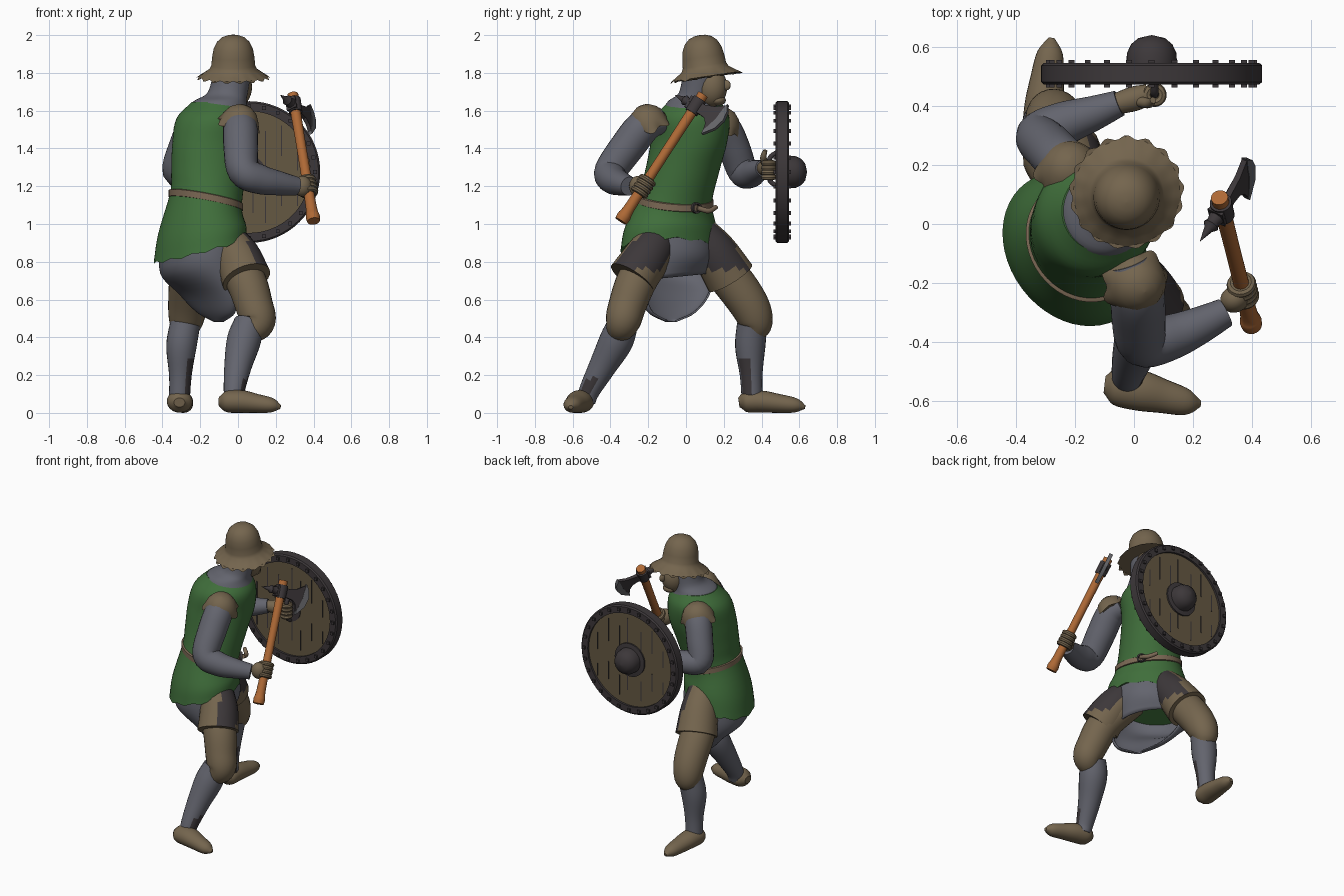
import bpy, bmesh, math
from mathutils import Vector, Matrix

if "Cube" in bpy.data.objects:
    bpy.data.objects.remove(bpy.data.objects["Cube"])


def material(name, *rgb):
    m = bpy.data.materials.new(name)
    m.use_nodes = True
    m.diffuse_color = (*rgb, 1)
    m.node_tree.nodes["Principled BSDF"].inputs["Base Color"].default_value = (*rgb, 1)
    return m


GREEN = material("green cloth", .05, .155, .043)
MAIL = material("grey mail", .125, .128, .155)
BROWN = material("brown leather", .175, .13, .076)
DARK = material("dark iron", .046, .039, .042)
ORANGE = material("orange wood", .42, .14, .036)
BELT = material("belt leather", .2, .14, .09)
WOOD = material("shield wood", .13, .098, .055)
STEEL = material("steel edge", .13, .13, .14)


def finish(name, bm, mat, angle=40):
    bmesh.ops.recalc_face_normals(bm, faces=bm.faces)
    me = bpy.data.meshes.new(name)
    bm.to_mesh(me)
    bm.free()
    me.materials.append(mat)
    me.shade_smooth()
    me.set_sharp_from_angle(angle=math.radians(angle))
    ob = bpy.data.objects.new(name, me)
    bpy.context.collection.objects.link(ob)
    return ob


def skin(name, rings, mat, loop=False, angle=40, closed=True):
    """Join rings of points into one surface."""
    bm = bmesh.new()
    vs = [[bm.verts.new(p) for p in r] for r in rings]
    n = len(vs[0])
    for a, b in zip(vs, vs[1:] + ([vs[0]] if loop else [])):
        for i in range(n if closed else n - 1):
            bm.faces.new((a[i], a[(i + 1) % n], b[(i + 1) % n], b[i]))
    if closed and not loop:
        bm.faces.new(vs[0])
        bm.faces.new(vs[-1])
    return finish(name, bm, mat, angle)


def smooth(pts, steps=5):
    """Catmull-Rom resampling of tuples of any length."""
    P = [Vector(p) for p in pts]
    P = [P[0] * 2 - P[1]] + P + [P[-1] * 2 - P[-2]]
    out = []
    for a, b, c, d in zip(P, P[1:], P[2:], P[3:]):
        for s in range(steps):
            t = s / steps
            out.append((b * 2 + (c - a) * t + (a * 2 - b * 5 + c * 4 - d) * t ** 2
                        + (b * 3 - a - c * 3 + d) * t ** 3) / 2)
    return out + [P[-2]]


def tube(name, pts, mat, wide=1, sides=24):
    """Round limb through (x, y, z, radius) points."""
    path = smooth(pts)
    pos = [Vector(p[:3]) for p in path]
    rings, side = [], None
    for i, p in enumerate(pos):
        t = (pos[min(i + 1, len(pos) - 1)] - pos[max(i - 1, 0)]).normalized()
        if side is None:
            side = t.cross((0, 0, 1) if abs(t.z) < .95 else (1, 0, 0))
        side = (side - t * side.dot(t)).normalized()
        up = side.cross(t)
        r = path[i][3]
        rings.append([p + (side * wide * math.cos(a) + up * math.sin(a)) * r
                      for a in (math.tau * k / sides for k in range(sides))])
    return skin(name, rings, mat)


def darken(ob, rule):
    """Give the dark colour to faces picked by a rule."""
    ob.data.materials.append(DARK)
    for f in ob.data.polygons:
        f.material_index = int(rule(f.normal, f.center))


FRONT, SIDE = Vector((.8, .6, 0)), Vector((-.6, .8, 0))


def body(name, pts, mat, ripple=0, steps=5, sides=48, arc=None):
    """Torso rings (x, y, z, half width, half depth, slope x, slope y), or an open arc in degrees."""
    rings = []
    lo, hi = arc or (0, 360)
    for x, y, z, w, d, sx, sy in smooth(pts, steps):
        ring = []
        for k in range(sides + bool(arc)):
            a = math.radians(lo + (hi - lo) * k / sides)
            o = FRONT * d * math.cos(a) + SIDE * w * math.sin(a)
            wave = ripple * math.sin(a * 12) if not rings else 0
            ring.append((x + o.x, y + o.y, z + sx * o.x + sy * o.y + wave))
        rings.append(ring)
    ob = skin(name, rings, mat, closed=not arc)
    if arc:
        ob.modifiers.new("thickness", "SOLIDIFY").thickness = .01
    return ob


def lathe(name, profile, mat, loc, axis=(0, 0, 1), waves=0, amp=0, loop=False, sides=64):
    """Turn (radius, height) points about an axis; the last ring may be scalloped."""
    rot = Vector(axis).to_track_quat("Z", "Y")
    rings = []
    for i, (r, h) in enumerate(profile):
        w = amp if i == len(profile) - 1 else amp / 3 if i == len(profile) - 2 else 0
        ring = []
        for k in range(sides):
            a = math.tau * k / sides
            s = w * math.sin(a * waves)
            ring.append(Vector(loc) + rot @ Vector(((r + s) * math.cos(a), (r + s) * math.sin(a), h - s)))
        rings.append(ring)
    return skin(name, rings, mat, loop)


def ball(name, loc, radii, mat, heading=0):
    bm = bmesh.new()
    m = Matrix.Translation(loc) @ Matrix.Rotation(heading, 4, "Z") @ Matrix.Diagonal((*radii, 1))
    bmesh.ops.create_uvsphere(bm, u_segments=24, v_segments=16, radius=1, matrix=m)
    return finish(name, bm, mat)


def box(name, loc, size, mat):
    bm = bmesh.new()
    bmesh.ops.create_cube(bm, size=1, matrix=Matrix.Translation(loc) @ Matrix.Diagonal((*size, 1)))
    return finish(name, bm, mat)


def fingers(name, centre, axis, major):
    """Four finger rings closed around a bar."""
    for i in range(4):
        c = Vector(centre) + axis * (i - 1.5) * .025
        section = [(major + .015 * math.cos(a), .015 * math.sin(a))
                   for a in (math.tau * k / 8 for k in range(8))]
        lathe(f"{name}_{i}", section, BROWN, c, axis, loop=True, sides=20)


# Torso clothing
waist = (-.17, -.06, 1.125, .208, .18, -.2, -.1)
body("surcoat", [(-.2, -.085, .86, .28, .225, .27, .05), (-.19, -.08, .97, .262, .215, .1, 0), waist,
                 (-.155, -.02, 1.28, .195, .2, 0, 0), (-.14, .015, 1.43, .195, .215, 0, 0),
                 (-.125, .03, 1.56, .2, .2, 0, 0), (-.105, .045, 1.645, .14, .14, 0, 0)], GREEN, ripple=.007)
x, y, z, w, d, sx, sy = waist
body("belt", [(x, y, z + h, w + g, d + g, sx, sy) for h, g in
              ((-.021, 0), (-.017, .007), (.017, .007), (.021, 0))], BELT, steps=1)
lathe("belt_buckle", [(.03, -.008), (.03, .008), (.02, .008), (.02, -.008)], DARK,
      (-.015, .055, 1.085), FRONT, loop=True, sides=12)
tube("belt_tail", [(-.005, .06, 1.085, .014), (-.02, .12, 1.07, .014), (-.06, .16, 1.09, .012)], BELT)

# Mail skirt: hanging back drape and short front apron
body("mail_skirt_back", [(-.1, -.08, .48, .03, .02, 0, 0), (-.115, -.075, .53, .15, .055, 0, 0),
                         (-.15, -.065, .63, .225, .1, .05, 0), (-.195, -.07, .78, .25, .195, .2, 0),
                         (-.19, -.07, .95, .24, .2, .1, 0)], MAIL, arc=(70, 290))
body("mail_skirt_front", [(-.17, -.05, .72, .21, .13, 0, .1), (-.17, -.055, .82, .215, .185, .1, 0),
                          (-.19, -.07, .95, .24, .2, .1, 0)], MAIL, arc=(-75, 75))

# Neck, head and helmet
body("mail_cowl", [(-.105, .04, 1.6, .165, .16, 0, 0), (-.095, .045, 1.65, .14, .14, 0, 0),
                   (-.055, .07, 1.695, .11, .105, 0, 0), (-.03, .085, 1.8, .1, .1, 0, 0)], MAIL)
look = math.radians(65)
ball("face", (-.005, .135, 1.725), (.085, .078, .105), BROWN, look)
ball("nose", (.03, .212, 1.735), (.026, .015, .028), BROWN, look)
ball("chin", (.01, .17, 1.655), (.04, .045, .028), BROWN, look)
dome = [(.001, .213), (.03, .21), (.06, .199), (.086, .175), (.104, .138), (.112, .095), (.116, .05),
        (.126, .03), (.16, .006), (.19, -.014)]
lathe("helmet", dome, BROWN, (-.025, .105, 1.79), (0, -.15, 1), 17, .006, sides=102)

# Arms and pauldrons
tube("right_arm", [(-.02, -.13, 1.55, .07), (.01, -.22, 1.52, .09), (.015, -.31, 1.41, .092),
                   (.03, -.4, 1.28, .085), (.12, -.385, 1.235, .078), (.22, -.345, 1.215, .064),
                   (.31, -.3, 1.2, .05)], MAIL)
tube("left_arm", [(-.19, .13, 1.53, .07), (-.235, .2, 1.51, .085), (-.285, .255, 1.4, .085),
                  (-.32, .3, 1.28, .08), (-.24, .34, 1.265, .075), (-.14, .375, 1.28, .06),
                  (-.05, .41, 1.295, .045)], MAIL)
cap = [(.001, .085), (.04, .078), (.075, .052), (.096, .015), (.106, -.012), (.112, -.032)]
lathe("right_pauldron", cap, BROWN, (.012, -.205, 1.548), (.3, -.3, .9), 7, .009, sides=56)
lathe("left_pauldron", cap, BROWN, (-.22, .19, 1.535), (.05, .4, .9), 7, .009, sides=56)

# Legs, from thigh to foot
LEGS = {
    "right": ([(-.1, -.13, .88, .1), (.03, -.25, .72, .107), (.085, -.31, .57, .1),
               (.105, -.335, .48, .092), (.06, -.36, .415, .06)],
              [(.06, -.33, .48, .08), (.03, -.37, .38, .09), (0, -.44, .25, .073),
               (-.02, -.51, .12, .056), (-.02, -.53, .06, .05)],
              [(-.1, -.545, .06, .025), (-.06, -.55, .06, .056), (.02, -.565, .06, .06),
               (.1, -.585, .05, .05), (.18, -.605, .04, .038), (.225, -.61, .03, .01)],
              [(-.09, -.13, .94, .1), (-.005, -.205, .83, .12), (.045, -.285, .71, .132)]),
    "left": ([(-.22, .08, .88, .1), (-.25, .22, .73, .11), (-.265, .33, .58, .105),
              (-.275, .37, .48, .09), (-.28, .36, .415, .06)],
             [(-.28, .35, .47, .08), (-.3, .34, .35, .08), (-.305, .345, .2, .06), (-.31, .35, .07, .055)],
             [(-.31, .28, .055, .025), (-.31, .32, .06, .056), (-.305, .4, .06, .058),
              (-.295, .49, .05, .05), (-.285, .58, .04, .038), (-.28, .63, .03, .01)],
             [(-.19, .07, .95, .1), (-.21, .15, .85, .12), (-.245, .235, .715, .135)]),
}
for side, (thigh, shin, foot, shorts) in LEGS.items():
    tube(side + "_thigh", thigh, BROWN)
    greave = tube(side + "_greave", shin, MAIL)
    # Dark strip low on the inner shin
    top = .3 if side == "left" else .18
    darken(greave, lambda n, c: n.x > .55 and n.y < 0 and c.z < top)
    tube(side + "_shoe", foot, BROWN, wide=1.15)
    # Dark panel on the front of the upper thigh
    breeches = tube(side + "_breeches", shorts, BROWN)
    darken(breeches, lambda n, c: n.x > .45 and c.z > .76)

# Axe
foot_end, top_end = Vector((.4, -.345, 1.015)), Vector((.29, .09, 1.685))
up = (top_end - foot_end).normalized()
out = Vector((.5, .78, -.33))
out = (out - up * out.dot(up)).normalized()
flat = up.cross(out)
tube("axe_handle", [(*foot_end.lerp(top_end, t), r) for t, r in
                    ((0, .034), (.04, .037), (.12, .029), (.5, .026), (.8, .027), (1, .029))], ORANGE)
head = foot_end.lerp(top_end, .91)


def plate(name, outline, mat, root, edge):
    """Flat axe part that thins from its root to its edge."""
    return skin(name, [[head + out * u + up * v + flat * s * (root if u < .02 else edge)
                        for u, v in outline] for s in (-1, 1)], mat, angle=25)


plate("axe_blade", [(-.04, .035), (.05, .028), (.11, .045), (.165, .08), (.172, .04), (.17, -.02),
                    (.15, -.07), (.128, -.105), (.115, -.06), (.09, -.035), (.05, -.03), (-.04, -.035)],
      DARK, .03, .01)
plate("axe_edge", [(.165, .087), (.19, .05), (.198, 0), (.18, -.06), (.13, -.118), (.125, -.1),
                   (.14, -.06), (.155, -.01), (.158, .04)], STEEL, .012, .012)
lathe("axe_socket", [(.036, -.042), (.038, .042)], DARK, head, up, sides=16)
lathe("axe_spike", [(.03, .03), (.022, .06), (.028, .075), (.016, .09), (.001, .145)], DARK, head, -out, sides=12)

# Hands
grip = foot_end.lerp(top_end, .275)
ball("right_palm", grip + Vector((-.028, -.03, 0)), (.05, .045, .055), BROWN, .4)
fingers("right_finger", grip, up, .036)
tube("left_palm", [(-.07, .405, 1.295, .035), (0, .425, 1.295, .042), (.05, .44, 1.295, .035)], BROWN)
fingers("left_finger", (.07, .438, 1.285), Vector((0, 0, 1)), .026)
tube("left_thumb", [(.02, .415, 1.32, .018), (.05, .41, 1.355, .017), (.065, .42, 1.39, .011)], BROWN)

# Round shield
centre = Vector((.06, .51, 1.275))
lathe("shield_boards", [(.34, -.022), (.34, .022)], WOOD, centre, (0, 1, 0))
lathe("shield_rim", [(.322, -.036), (.366, -.036), (.375, -.028), (.375, .028), (.366, .036), (.322, .036)],
      DARK, centre, (0, 1, 0), loop=True)
lathe("shield_boss", [(.115, .022), (.115, .032), (.086, .036), (.084, .07), (.07, .1), (.045, .121), (.001, .131)],
      DARK, centre, (0, 1, 0), sides=32)
lathe("boss_back", [(.085, -.028), (.085, -.02)], DARK, centre, (0, 1, 0), sides=32)
tube("shield_grip", [(.07, .48, 1.2, .012), (.07, .445, 1.23, .014), (.07, .44, 1.29, .014),
                     (.07, .445, 1.35, .014), (.07, .48, 1.38, .012)], DARK, sides=10)
for s in (-1, 1):
    for i in range(-3, 4):
        half = math.sqrt(.32 ** 2 - (i * .085) ** 2)
        for j, f in enumerate((-.55, .5)):
            box("board_gap", centre + Vector((i * .085 + .02 * (i == 0), s * .022, half * f + .03 * (-1) ** i)),
                (.006, .006, half * (.45 + .15 * j)), DARK)
    for k in range(28):
        a = math.tau * k / 28
        box("rim_stud", centre + Vector((math.cos(a) * .348, s * .038, math.sin(a) * .348)),
            (.02, .018, .02), DARK)
